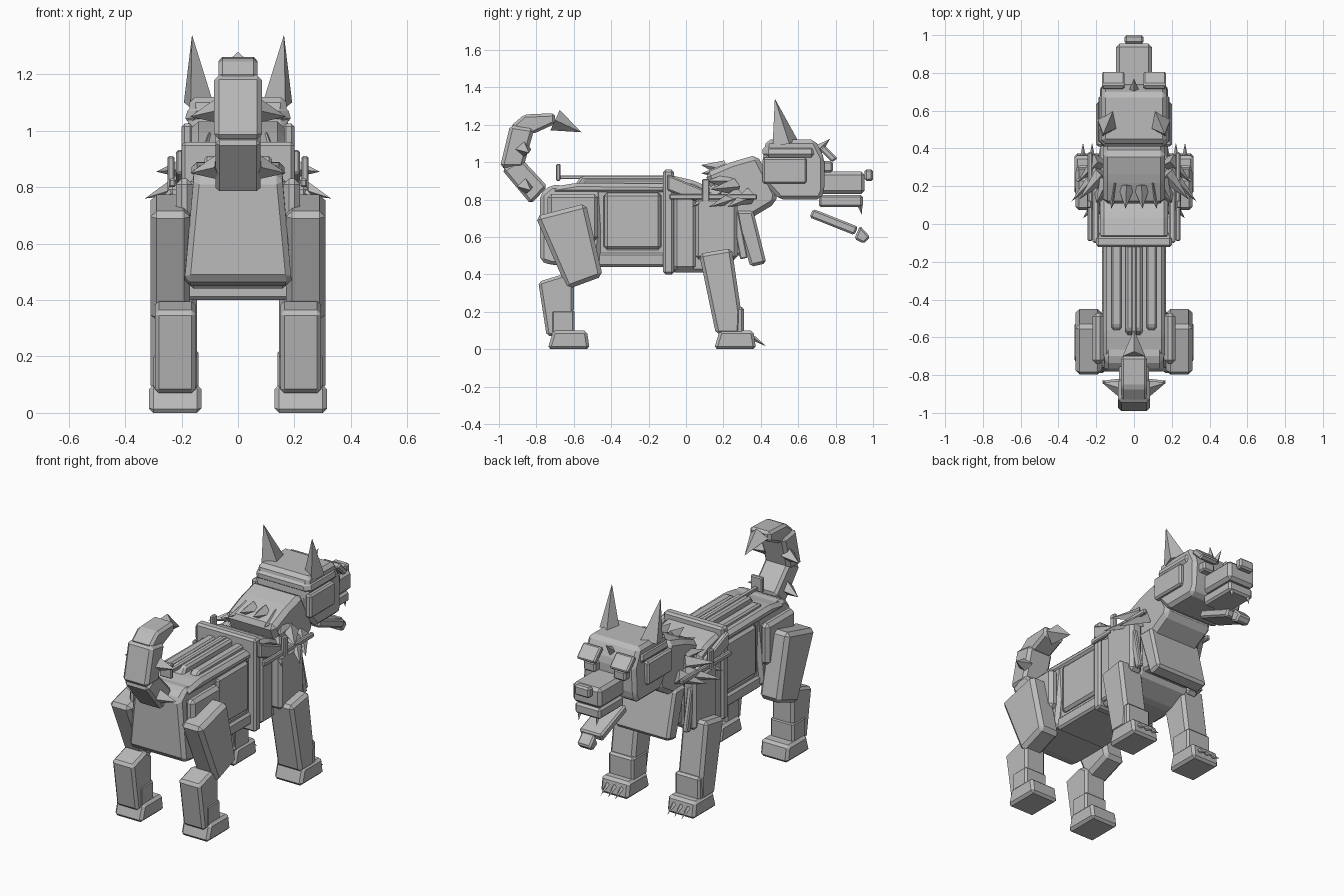
import bpy, bmesh, math
from mathutils import Vector

grey = bpy.data.materials.new("plain grey")
grey.diffuse_color = (0.5, 0.5, 0.5, 1)


def finish(name, bm):
    bmesh.ops.recalc_face_normals(bm, faces=bm.faces[:])
    me = bpy.data.meshes.new(name)
    bm.to_mesh(me)
    bm.free()
    me.materials.append(grey)
    ob = bpy.data.objects.new(name, me)
    bpy.context.collection.objects.link(ob)
    return ob


def mirror(ob):
    ob.modifiers.new("mirror", 'MIRROR').use_bisect_axis[0] = False


def slab(name, pts, x0, x1=None, bevel=0.015, both=False, taper=1.0):
    """Side profile (y, z) extruded across x; taper narrows the upper points."""
    if x1 is None:
        x0, x1 = -x0, x0
    zmid = (min(p[1] for p in pts) + max(p[1] for p in pts)) / 2
    mid = 0 if x0 == -x1 else (x0 + x1) / 2
    bm = bmesh.new()
    rings = []
    for x in (x0, x1):
        rings.append([bm.verts.new((mid + (x - mid) * (taper if z > zmid else 1), y, z)) for y, z in pts])
    n = len(pts)
    bm.faces.new(rings[0])
    bm.faces.new(rings[1][::-1])
    for i in range(n):
        j = (i + 1) % n
        bm.faces.new((rings[0][i], rings[1][i], rings[1][j], rings[0][j]))
    bmesh.ops.recalc_face_normals(bm, faces=bm.faces[:])
    if bevel:
        bmesh.ops.bevel(bm, geom=bm.edges[:], offset=bevel, segments=1, affect='EDGES', profile=0.5)
    ob = finish(name, bm)
    if both:
        mirror(ob)
    return ob


def box(name, x0, x1, y0, y1, z0, z1, bevel=0.012, both=False, taper=1.0):
    return slab(name, [(y0, z0), (y1, z0), (y1, z1), (y0, z1)], x0, x1, bevel, both, taper)


def spike(name, base, tip, r, sides=4, both=True, flat=1.0):
    base, tip = Vector(base), Vector(tip)
    d = tip - base
    bm = bmesh.new()
    bmesh.ops.create_cone(bm, cap_ends=True, segments=sides, radius1=r, radius2=0, depth=d.length)
    rot = d.to_track_quat('Z', 'Y')
    for v in bm.verts:
        v.co.x *= flat
        v.co = rot @ v.co + (base + tip) / 2
    ob = finish(name, bm)
    if both:
        mirror(ob)


# Body
slab("hips", [(-.78, .47), (-.72, .45), (-.46, .45), (-.45, .86), (-.72, .88), (-.78, .83)],
     .19, bevel=.02, taper=.82)
box("waist", -.155, .155, -.5, -.1, .46, .87, .02)
box("flank_panel", .14, .17, -.44, -.13, .53, .84, .02, True)
box("belly_plate", -.17, .17, -.48, -.08, .44, .515)
slab("back_plate", [(-.74, .83), (-.1, .83), (-.1, .885), (-.58, .89), (-.7, .87)], .165, bevel=.02)
slab("spine_ridge", [(-.6, .87), (-.1, .87), (-.1, .925), (-.56, .925)], .045, bevel=.012)
slab("side_ridge", [(-.58, .87), (-.1, .87), (-.1, .91), (-.54, .91)], .065, .12, .01, True)
box("back_rail", -.012, .012, -.68, -.1, .91, .93, .003)
box("back_fin", -.04, .04, -.695, -.67, .9, .99, .006)
box("girth_band", -.2, .2, -.122, -.065, .4, .96, .012)
slab("chest", [(-.08, .41), (.14, .41), (.27, .48), (.26, .79), (.05, .9), (-.08, .93)], .18, bevel=.02)
slab("breast_plate", [(.25, .74), (.36, .74), (.43, .46), (.345, .44)], .18, bevel=.015)
slab("chest_front", [(.18, .5), (.34, .5), (.34, .76), (.18, .8)], .16, bevel=.015)

# Shoulders
box("shoulder_pad", .165, .25, .05, .275, .48, .81, .018, True)
box("shoulder_rear_plate", .16, .2, -.06, .05, .43, .84, .012, True)
slab("shoulder_strap", [(-.1, .85), (.24, .72), (.25, .79), (-.1, .935)], .185, .22, .008, True)
box("shoulder_rod", .22, .245, -.09, .38, .8, .83, .006, True)
slab("shoulder_brace", [(.085, .5), (.125, .5), (.125, .91), (.085, .91)], .225, .25, .006, True)
slab("shoulder_front_brace", [(.24, .74), (.28, .74), (.33, .49), (.29, .48)], .205, .235, .006, True)

# Neck and collar
slab("neck", [(.1, .94), (.24, 1.0), (.38, 1.04), (.49, .83), (.48, .78), (.33, .69), (.2, .7)],
     .165, bevel=.025)
collar = [((.04, .2, .965), (.045, .08, .985)), ((.1, .22, .95), (.12, .08, .94)),
          ((.14, .23, .9), (.2, .11, .9)), ((.17, .26, .87), (.29, .13, .855)),
          ((.18, .28, .82), (.33, .12, .76)), ((.18, .34, .82), (.3, .22, .76)),
          ((.16, .16, .84), (.27, .03, .76))]
for i, (b, t) in enumerate(collar):
    spike("collar_spike_%d" % i, b, t, .045, 4, True)

# Head
slab("skull", [(.41, .9), (.5, .8), (.72, .8), (.74, .85), (.74, 1.02), (.69, 1.12), (.43, 1.12), (.41, 1.02)],
     .18, bevel=.02, taper=.95)
box("brow_ridge", -.195, .195, .41, .7, 1.015, 1.1, .03, taper=.88)
box("cheek_plate", .16, .2, .41, .645, .885, 1.025, .01, True)
box("muzzle", -.095, .095, .7, .955, .83, .95, .018)
box("upper_lip", -.085, .085, .71, .945, .76, .825, .012)
box("nose", -.05, .05, .955, 1.0, .9, .962, .01)
spike("fang", (.06, .93, .77), (.06, .94, .72), .014)
slab("lower_jaw", [(.66, .705), (.9, .61), (.92, .655), (.68, .75)], .075, bevel=.01)
slab("tongue", [(.9, .59), (.95, .565), (.985, .6), (.93, .66)], .045, bevel=.01)
box("eye", .06, .14, .72, .785, .945, 1.005, .01, True)
slab("eyebrow", [(.71, 1.07), (.78, 1.0), (.81, 1.02), (.74, 1.09)], .05, .17, .008, True)
spike("brow_tuft", (0, .7, 1.06), (0, .77, 1.125), .03, 4, False)
spike("ear", (.14, .53, 1.1), (.163, .475, 1.34), .075, 4, True, .75)

# Tail
slab("tail_base", [(-.74, .87), (-.83, .775), (-.985, .96), (-.88, 1.02)], .08, bevel=.015)
slab("tail_middle", [(-.87, .97), (-.995, .97), (-.94, 1.2), (-.81, 1.18)], .085, bevel=.018)
slab("tail_upper", [(-.82, 1.15), (-.94, 1.19), (-.865, 1.255), (-.7, 1.262), (-.7, 1.205)],
     .07, bevel=.015)
spike("tail_tip", (0, -.7, 1.225), (0, -.56, 1.16), .06, 4, False)
for z, y in ((1.07, -.87), (.87, -.86)):
    spike("tail_spike", (.07, y, z), (.17, y + .03, z - .02), .045, 4)

# Rear legs
slab("thigh", [(-.805, .71), (-.535, .78), (-.445, .39), (-.635, .32)], .17, .31, .022, True)
box("thigh_hip_pad", .16, .22, -.74, -.47, .58, .83, .02, True)
slab("rear_shin", [(-.79, .36), (-.66, .4), (-.6, .36), (-.6, .2), (-.62, .07), (-.745, .07)],
     .15, .295, .015, True)
box("rear_ankle", .145, .3, -.72, -.595, .08, .21, .012, True)

# Front legs
slab("front_leg", [(.07, .51), (.245, .54), (.295, .2), (.29, .08), (.16, .08)], .145, .31, .018, True)
box("front_ankle", .14, .305, .165, .31, .08, .225, .012, True)

# Paws and claws
for name, y in (("rear_paw", -.74), ("front_paw", .15)):
    slab(name, [(y, 0), (y + .225, 0), (y + .21, .1), (y + .03, .1)], .13, .315, .015, True)
for x in (.175, .222, .27):
    spike("claw", (x, .36, .06), (x, .43, .015), .014, 4)
